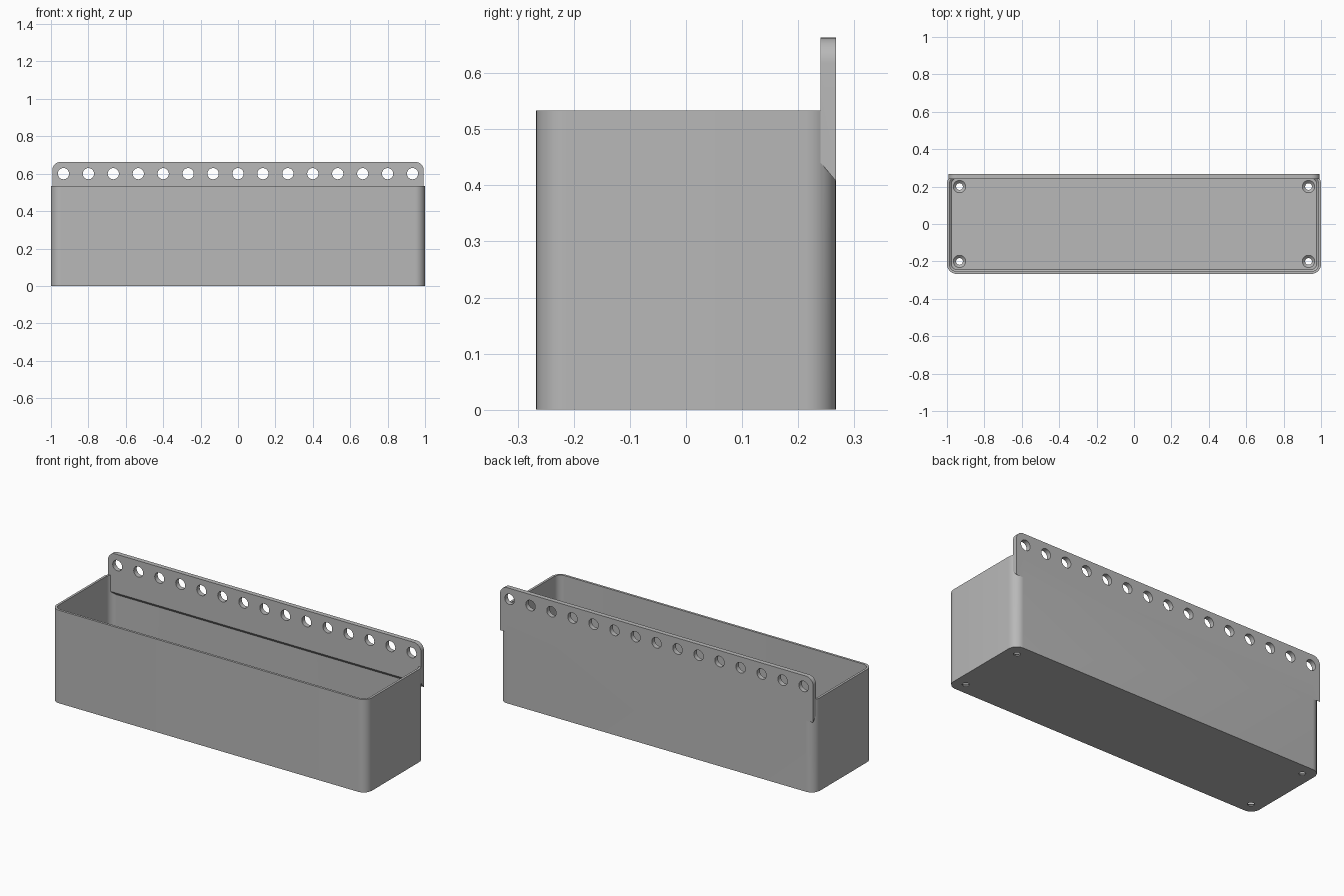
import bpy, bmesh, math

cube = bpy.data.objects.get("Cube")
if cube:
    bpy.data.objects.remove(cube, do_unlink=True)

# Main sizes
HALF_X, HALF_Y, HEIGHT = 1.0, 0.267, 0.533
WALL, FLOOR, CORNER = 0.0133, 0.02, 0.053
PLATE_X, PLATE_Y, PLATE_TOP = 0.993, 0.24, 0.663

grey = bpy.data.materials.new("grey plastic")
grey.use_nodes = True
colour = (0.48, 0.48, 0.48, 1)
grey.diffuse_color = colour
grey.node_tree.nodes["Principled BSDF"].inputs["Base Color"].default_value = colour


def finish(bm, name):
    bmesh.ops.recalc_face_normals(bm, faces=bm.faces)
    mesh = bpy.data.meshes.new(name)
    bm.to_mesh(mesh)
    bm.free()
    mesh.materials.append(grey)
    obj = bpy.data.objects.new(name, mesh)
    bpy.context.collection.objects.link(obj)
    return obj


def loft(bm, rings):
    """Join closed point rings with quads and cap both ends."""
    loops = [[bm.verts.new(p) for p in ring] for ring in rings]
    n = len(loops[0])
    for a, b in zip(loops, loops[1:]):
        for i in range(n):
            j = (i + 1) % n
            bm.faces.new((a[i], a[j], b[j], b[i]))
    bm.faces.new(loops[0])
    bm.faces.new(loops[-1])


def arc(cx, cy, r, start, steps=10):
    return [(cx + r * math.cos(start + math.pi / 2 * i / steps),
             cy + r * math.sin(start + math.pi / 2 * i / steps))
            for i in range(steps + 1)]


def rounded_ring(inset, z):
    r = CORNER - inset
    x, y = HALF_X - CORNER, HALF_Y - CORNER
    pts = []
    for k, (sx, sy) in enumerate([(1, 1), (-1, 1), (-1, -1), (1, -1)]):
        pts += arc(sx * x, sy * y, r, k * math.pi / 2)
    return [(px, py, z) for px, py in pts]


def circle(cx, cy, r, n=32):
    return [(cx + r * math.cos(math.tau * i / n),
             cy + r * math.sin(math.tau * i / n)) for i in range(n)]


def boolean(target, other, operation):
    mod = target.modifiers.new(operation.title(), 'BOOLEAN')
    mod.operation = operation
    mod.solver = 'EXACT'
    mod.object = other
    bpy.context.view_layer.objects.active = target
    bpy.ops.object.modifier_apply(modifier=mod.name)
    bpy.data.objects.remove(other, do_unlink=True)


# Open bin with rounded corners and a chamfer around the floor
bm = bmesh.new()
loft(bm, [rounded_ring(0, 0), rounded_ring(0, HEIGHT), rounded_ring(WALL, HEIGHT),
          rounded_ring(WALL, FLOOR + 0.01), rounded_ring(WALL + 0.01, FLOOR)])
bin_body = finish(bm, "storage_bin")

# Mounting plate along the back, with a sloped underside
r = 0.045
top = (arc(PLATE_X - r, PLATE_TOP - r, r, 0)
       + arc(r - PLATE_X, PLATE_TOP - r, r, math.pi / 2))
bm = bmesh.new()
loft(bm, [[(x, y, z) for x, z in [(-PLATE_X, low), (PLATE_X, low)] + top]
          for y, low in ((PLATE_Y, 0.44), (HALF_Y, 0.408))])
boolean(bin_body, finish(bm, "mounting_plate"), 'UNION')

# Row of holes in the plate, and countersunk screw holes in the floor
bm = bmesh.new()
for i in range(-7, 8):
    ring = circle(i * 0.1333, 0.6, 0.03)
    loft(bm, [[(x, y, z) for x, z in ring] for y in (0.2, 0.3)])
for sx in (-1, 1):
    for sy in (-1, 1):
        loft(bm, [[(x, y, z) for x, y in circle(sx * 0.933, sy * 0.2, rad)]
                  for rad, z in ((0.018, -0.02), (0.018, 0.006),
                                 (0.033, FLOOR), (0.033, 0.04))])
boolean(bin_body, finish(bm, "hole_cutters"), 'DIFFERENCE')

# Smooth rounded corners, keep the edges sharp
bpy.ops.object.select_all(action='DESELECT')
bin_body.select_set(True)
bpy.context.view_layer.objects.active = bin_body
bpy.ops.object.shade_smooth_by_angle(angle=math.radians(30))
